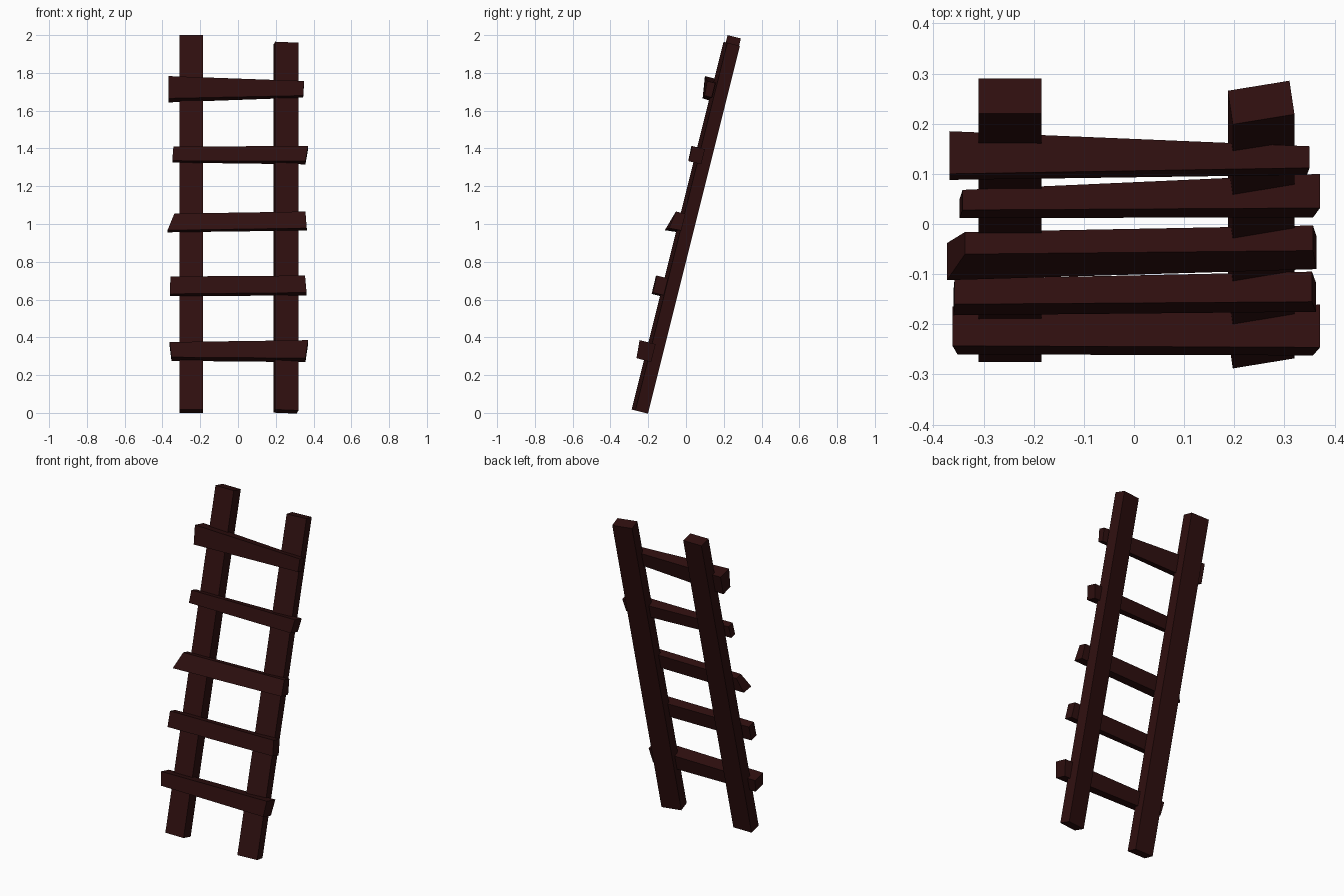
import bpy

if "Cube" in bpy.data.objects:
    bpy.data.objects.remove(bpy.data.objects["Cube"])

LEAN = 0.25  # backward run per unit of height

wood = bpy.data.materials.new("dark red brown wood")
wood.diffuse_color = (0.028, 0.0048, 0.0048, 1)
wood.use_nodes = True
wood.node_tree.nodes["Principled BSDF"].inputs["Base Color"].default_value = wood.diffuse_color


def loft(name, a, b):
    """Six-sided beam between two four-cornered ends."""
    faces = [(3, 2, 1, 0), (4, 5, 6, 7)]
    faces += [(i, (i + 1) % 4, (i + 1) % 4 + 4, i + 4) for i in range(4)]
    me = bpy.data.meshes.new(name)
    me.from_pydata(a + b, [], faces)
    me.materials.append(wood)
    ob = bpy.data.objects.new(name, me)
    bpy.context.collection.objects.link(ob)
    # consistent outward normals
    import bmesh
    bm = bmesh.new()
    bm.from_mesh(me)
    bmesh.ops.recalc_face_normals(bm, faces=bm.faces)
    bm.to_mesh(me)
    bm.free()


def rail(name, plan, top):
    """plan: (x, y) corners of the foot, front pair first."""
    y0 = plan[0][1]
    foot = [(x, y, 0.018 - LEAN * (y - y0)) for x, y in plan]
    rise = top - 0.018
    head = [(x, y + LEAN * rise, z + rise) for x, y, z in foot]
    loft(name, foot, head)


def rung_end(x_top, x_bot, y_top, y_bot, y_back, z_top, z_bot):
    """Front top, front bottom, back bottom and back top corners."""
    drop = LEAN * (y_back - y_top)
    y_low = y_back - LEAN * (z_top - z_bot)
    return [(x_top, y_top, z_top), (x_bot, y_bot, z_bot),
            (x_bot, y_low, z_bot - drop), (x_top, y_back, z_top - drop)]


# Side rails, the right one slightly twisted and shorter
rail("left_rail", [(-.31, -.275), (-.184, -.275), (-.184, -.205), (-.31, -.205)], 2.0)
rail("right_rail", [(.197, -.288), (.32, -.268), (.31, -.201), (.187, -.221)], 1.965)

# Uneven rungs, bottom to top: left end, right end
rungs = [
    ((-.362, -.352, -.243, -.260, -.165, .375, .295), (.371, .357, -.246, -.262, -.161, .385, .290)),
    ((-.358, -.360, -.160, -.182, -.110, .722, .630), (.355, .363, -.155, -.175, -.095, .727, .637)),
    ((-.337, -.373, -.060, -.112, -.016, 1.055, .967), (.357, .364, -.053, -.090, -.003, 1.066, .978)),
    ((-.342, -.348, .028, .012, .068, 1.410, 1.335), (.371, .357, .032, .013, .100, 1.413, 1.333)),
    ((-.368, -.368, .100, .088, .185, 1.783, 1.665), (.350, .345, .112, .098, .155, 1.757, 1.680)),
]
for i, (left, right) in enumerate(rungs, 1):
    loft(f"rung_{i}", rung_end(*left), rung_end(*right))
